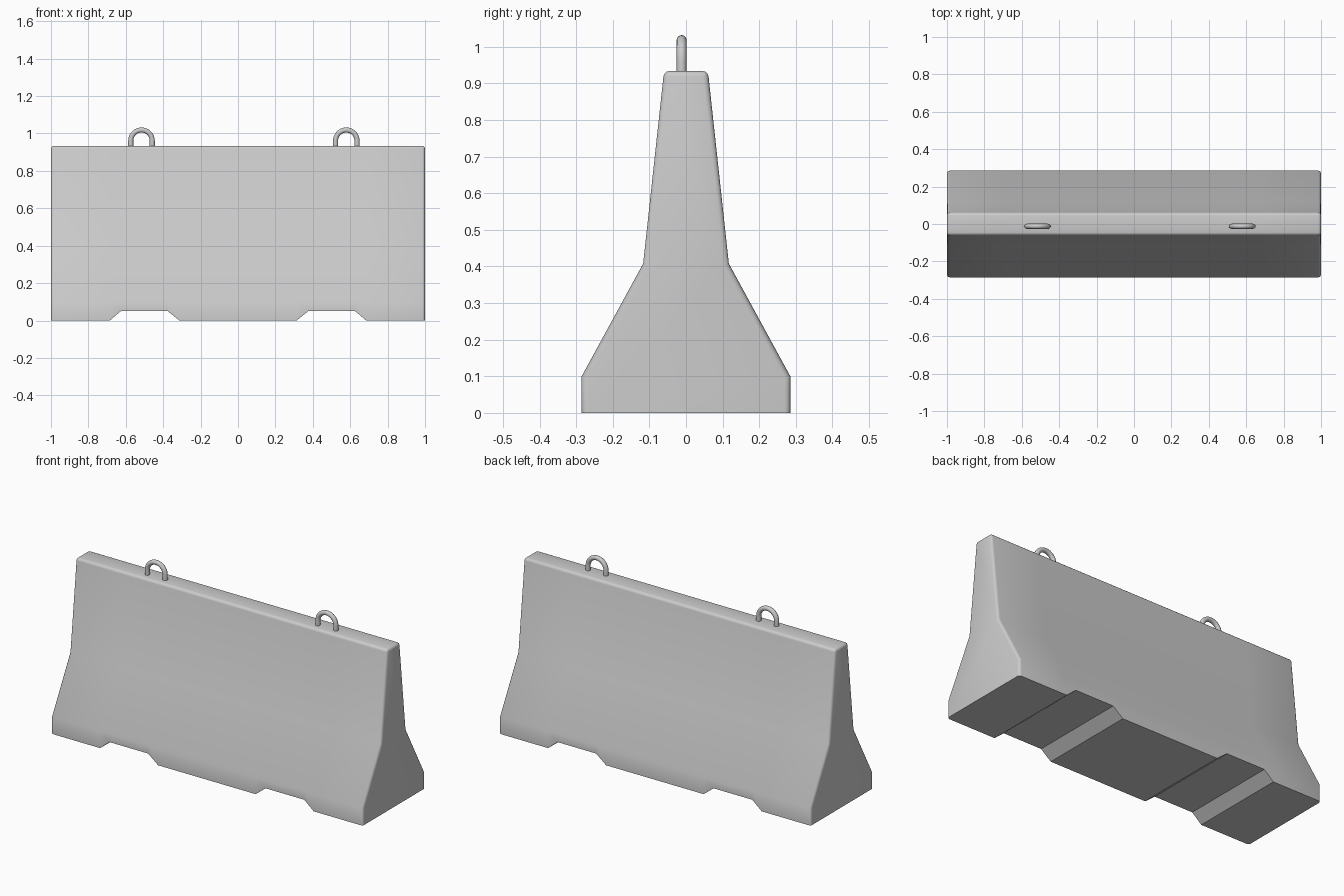
import bpy, bmesh, math

if "Cube" in bpy.data.objects:
    bpy.data.objects.remove(bpy.data.objects["Cube"])

W, TOP = 0.285, 0.934


def finish(obj, angle):
    bpy.ops.object.select_all(action='DESELECT')
    obj.select_set(True)
    bpy.context.view_layer.objects.active = obj
    bpy.ops.object.shade_smooth_by_angle(angle=math.radians(angle))


def add_mesh(name, bm):
    bmesh.ops.recalc_face_normals(bm, faces=bm.faces)
    mesh = bpy.data.meshes.new(name)
    bm.to_mesh(mesh)
    bm.free()
    obj = bpy.data.objects.new(name, mesh)
    bpy.context.collection.objects.link(obj)
    return obj


def loft(bm, rings):
    rings = [[bm.verts.new(p) for p in r] for r in rings]
    n = len(rings[0])
    for a, b in zip(rings, rings[1:]):
        for i in range(n):
            j = (i + 1) % n
            bm.faces.new((a[i], a[j], b[j], b[i]))
    bm.faces.new(rings[0])
    bm.faces.new(rings[-1])


# Barrier body: cross-section lofted along x, underside raised at the fork notches
half = [(0.313, 0), (0.377, 0.051), (0.625, 0.051), (0.685, 0), (1, 0)]
stations = [(-x, z) for x, z in reversed(half)] + half
bm = bmesh.new()
rings = []
for x, z0 in stations:
    side = [(W, z0), (W, 0.1), (0.117, 0.408), (0.06, TOP)]
    ring = side + [(-y, z) for y, z in reversed(side)]
    rings.append([(x, y, z) for y, z in ring])
loft(bm, rings)

# Soften the end outlines and the long top edges
soft = []
for e in bm.edges:
    a, b = (v.co for v in e.verts)
    at_end = abs(a.x) > 0.99 and abs(a.x - b.x) < 1e-4 and max(a.z, b.z) > 0.01
    on_top = min(a.z, b.z) > TOP - 0.001 and abs(a.y - b.y) < 1e-4
    if (at_end or on_top) and len(set(round(f.normal.x, 2) for f in e.link_faces)) >= 0:
        soft.append(e)
bmesh.ops.recalc_face_normals(bm, faces=bm.faces)
bmesh.ops.bevel(bm, geom=soft, offset=0.015, segments=3, profile=0.5,
                affect='EDGES', clamp_overlap=True)
finish(add_mesh("barrier_body", bm), 35)


# Lifting loops: round bar swept along an upside-down U
def lifting_loop(name, cx):
    r, tube, cy, cz, sides = 0.0575, 0.0135, -0.012, 0.961, 16
    path = [(r, 0.9, 0)]
    for i in range(17):
        t = math.pi * i / 16
        path.append((r * math.cos(t), cz + r * math.sin(t), t))
    path.append((-r, 0.9, math.pi))
    rings = []
    for px, pz, t in path:
        ring = []
        for k in range(sides):
            a = 2 * math.pi * k / sides
            d = tube * math.cos(a)
            ring.append((cx + px + d * math.cos(t), cy + tube * math.sin(a),
                         pz + d * math.sin(t)))
        rings.append(ring)
    bm = bmesh.new()
    loft(bm, rings)
    finish(add_mesh(name, bm), 40)


lifting_loop("lifting_loop_left", -0.516)
lifting_loop("lifting_loop_right", 0.579)
